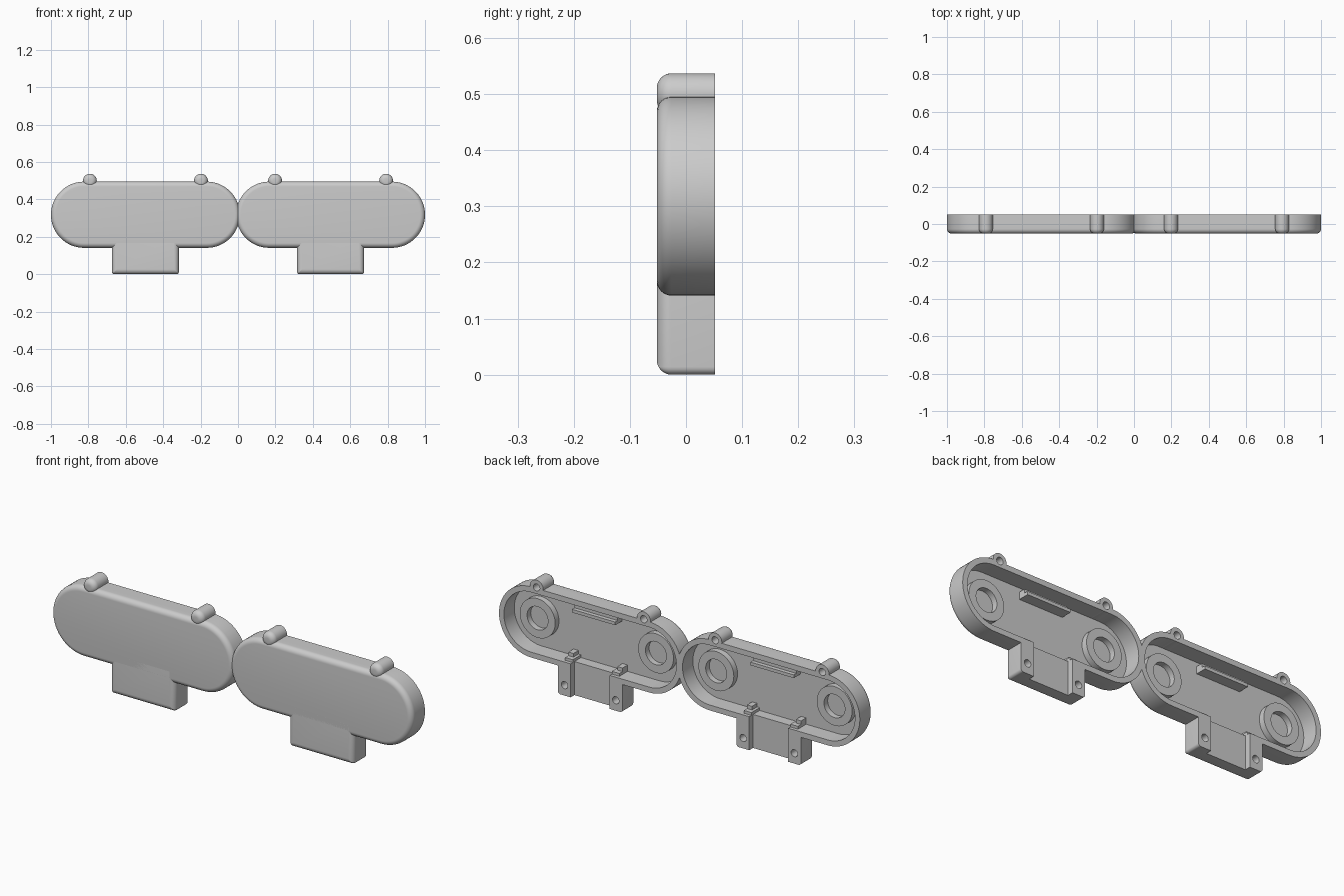
import bpy, bmesh
from math import sin, cos, pi

if "Cube" in bpy.data.objects:
    bpy.data.objects.remove(bpy.data.objects["Cube"])

FRONT, BACK, FLOOR = -0.052, 0.052, -0.03
ROUND, WALL = 0.026, 0.027
RADIUS, REACH, MID_Z = 0.177, 0.328, 0.318   # end radius, arc centre offset, height
PEG_X, PEG_Z, POST_X, POST_Z = 0.297, 0.50, 0.142, 0.052

grey = bpy.data.materials.new("light grey plastic")
grey.use_nodes = True
grey.diffuse_color = (0.6, 0.6, 0.6, 1)
grey.node_tree.nodes["Principled BSDF"].inputs["Base Color"].default_value = (0.6, 0.6, 0.6, 1)


# Outlines in the x-z plane, as functions of the inset
def stadium(inset):
    r, n = RADIUS - inset, 32
    return [(side * (REACH + r * cos(a)), MID_Z + side * r * sin(a))
            for side in (1, -1)
            for a in [pi * i / n - pi / 2 for i in range(n + 1)]]


def circle(x, z, r, n=32):
    return lambda inset: [(x + (r - inset) * cos(2 * pi * i / n),
                           z + (r - inset) * sin(2 * pi * i / n)) for i in range(n)]


def rectangle(x0, x1, z0, z1, corner=0):
    def outline(inset):
        if not corner:
            return [(x0, z0), (x1, z0), (x1, z1), (x0, z1)]
        r = max(corner - inset, 0.001)
        k = inset + r
        centres = [(x1 - k, z1 - k), (x0 + k, z1 - k), (x0 + k, z0 + k), (x1 - k, z0 + k)]
        return [(cx + r * cos(pi / 2 * (q + i / 5)), cz + r * sin(pi / 2 * (q + i / 5)))
                for q, (cx, cz) in enumerate(centres) for i in range(6)]
    return outline


# Profiles are (inset, y) pairs running from the front to the back
def straight(y0, y1):
    return [(0, y0), (0, y1)]


rounded_front = [(ROUND * (1 - sin(a)), FRONT + ROUND * (1 - cos(a)))
                 for a in [pi / 2 * i / 8 for i in range(9)]]
solid = rounded_front + [(0, BACK)]
cup = solid + [(WALL, BACK), (WALL, FLOOR)]


def loft(name, outline, profile, centre):
    bm = bmesh.new()
    rings = [[bm.verts.new((x + centre, y, z)) for x, z in outline(inset)]
             for inset, y in profile]
    for a, b in zip(rings, rings[1:]):
        for i in range(len(a)):
            j = (i + 1) % len(a)
            bm.faces.new((a[i], a[j], b[j], b[i]))
    bm.faces.new(rings[0])
    bm.faces.new(rings[-1])
    bmesh.ops.recalc_face_normals(bm, faces=bm.faces)
    mesh = bpy.data.meshes.new(name)
    bm.to_mesh(mesh)
    bm.free()
    mesh.materials.append(grey)
    obj = bpy.data.objects.new(name, mesh)
    bpy.context.collection.objects.link(obj)
    return obj


def cut(obj, cutters):
    for cutter in cutters:
        mod = obj.modifiers.new("cut", "BOOLEAN")
        mod.operation, mod.solver, mod.object = "DIFFERENCE", "EXACT", cutter
    graph = bpy.context.evaluated_depsgraph_get()
    mesh = bpy.data.meshes.new_from_object(obj.evaluated_get(graph))
    obj.modifiers.clear()
    obj.data = mesh


def build_half(side, centre):
    parts = []

    def add(name, outline, profile):
        obj = loft(f"{side}_{name}", outline, profile, centre)
        parts.append(obj)
        return obj

    def helper(name, outline, y0, y1):
        obj = loft(f"{side}_{name}_cutter", outline, straight(y0, y1), centre)
        obj.hide_render = True
        return obj

    # Cutters for the cavity, the cable notch and the screw holes
    cavity = helper("cavity", lambda inset: stadium(WALL), FLOOR, 0.1)
    notch = helper("notch", rectangle(-0.108, 0.108, -0.05, 0.2), 0.022, 0.1)
    peg_holes = [helper("peg_hole", circle(s * PEG_X, PEG_Z, 0.018, 24), 0, 0.1) for s in (1, -1)]
    post_holes = [helper("post_hole", circle(s * POST_X, POST_Z, 0.018, 24), 0, 0.1) for s in (1, -1)]

    # Open shell, tab with two screw posts, and screw pegs
    cut(add("shell", stadium, cup), [notch] + peg_holes)
    cut(add("tab", rectangle(-0.179, 0.179, 0, 0.225, 0.014), solid),
        [cavity, notch] + post_holes)
    for s, hole in zip((1, -1), peg_holes):
        cut(add("screw_peg", circle(s * PEG_X, PEG_Z, 0.037), solid), [cavity, hole])

    # Ring seats at both ends
    for s in (1, -1):
        ring = [(0, FLOOR - 0.005), (0, 0), (0.04, 0), (0.04, FLOOR + 0.001)]
        add("ring_seat", circle(s * REACH, MID_Z, 0.098, 48), ring)

    # Stepped clip under the upper wall
    add("clip_rail", rectangle(-0.12, 0.12, 0.412, 0.428), straight(FLOOR - 0.005, 0.025))
    add("clip_base", rectangle(-0.12, 0.12, 0.427, 0.448), straight(FLOOR - 0.005, 0.005))

    # Small stepped brackets above the posts
    for s in (1, -1):
        for reach, top, depth in ((0.108, 0.182, 0.035), (0.122, 0.2, 0.01)):
            xs = sorted((s * reach, s * 0.15))
            add("bracket", rectangle(xs[0], xs[1], 0.16, top), straight(FLOOR - 0.005, depth))

    for cutter in [cavity, notch] + peg_holes + post_holes:
        bpy.data.objects.remove(cutter)
    return parts


parts = build_half("left", 0.495) + build_half("right", -0.495)

bpy.ops.object.select_all(action="DESELECT")
for part in parts:
    part.select_set(True)
bpy.context.view_layer.objects.active = parts[0]
bpy.ops.object.shade_smooth_by_angle(angle=pi / 6)
